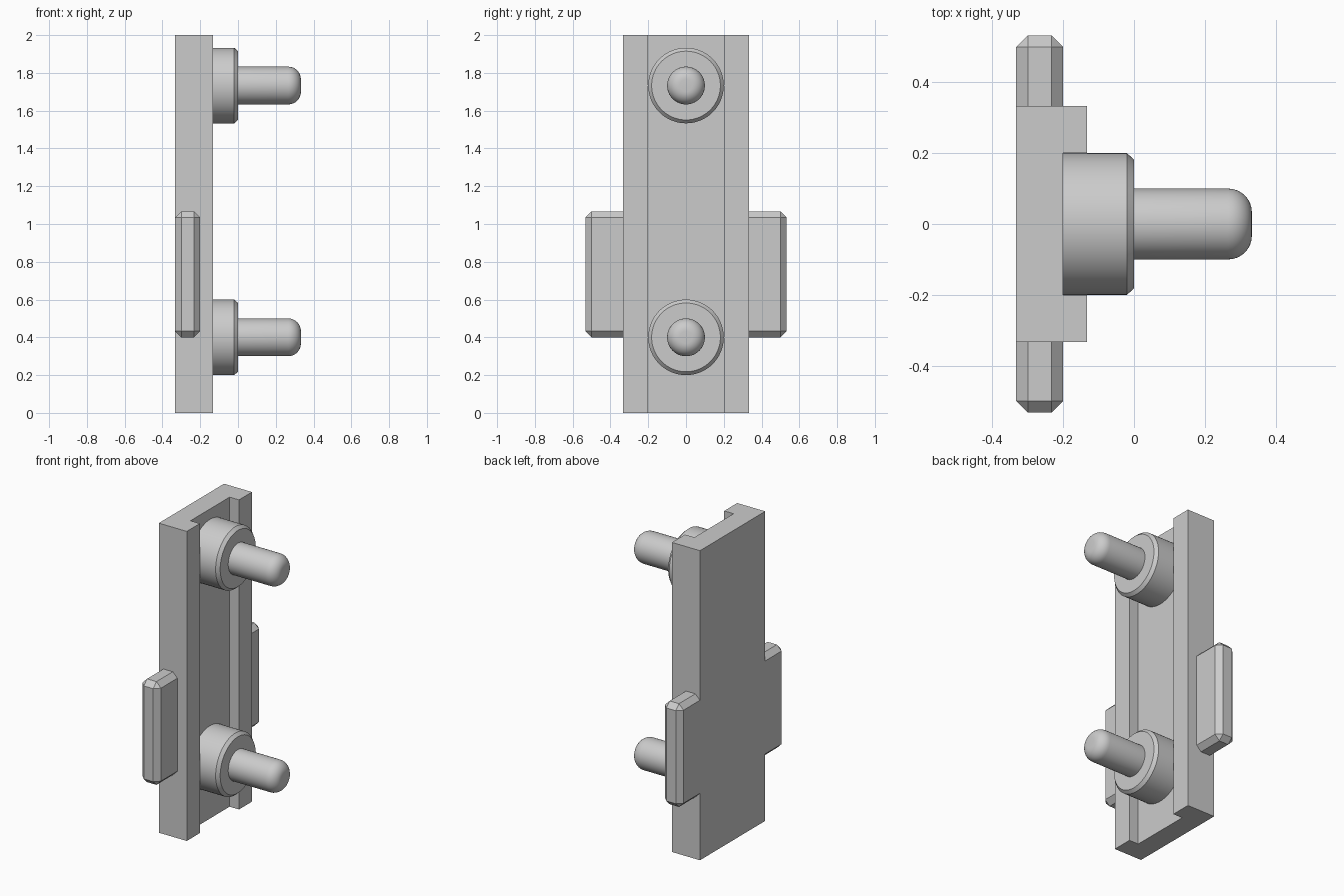
import bpy, bmesh, math
from mathutils import Matrix, Vector

if "Cube" in bpy.data.objects:
    bpy.data.objects.remove(bpy.data.objects["Cube"], do_unlink=True)

grey = bpy.data.materials.new("plain grey")
grey.use_nodes = True
colour = (0.6, 0.6, 0.6, 1)
grey.diffuse_color = colour
grey.node_tree.nodes["Principled BSDF"].inputs["Base Color"].default_value = colour

BACK, FLOOR, FRONT = -0.333, -0.2, -0.133   # depths of the plate along x
HALF, CHANNEL = 0.333, 0.2                  # half widths of plate and channel


def finish(name, bm, smooth=False):
    bmesh.ops.recalc_face_normals(bm, faces=bm.faces)
    mesh = bpy.data.meshes.new(name)
    bm.to_mesh(mesh)
    bm.free()
    mesh.materials.append(grey)
    obj = bpy.data.objects.new(name, mesh)
    bpy.context.collection.objects.link(obj)
    if smooth:
        bpy.ops.object.select_all(action="DESELECT")
        obj.select_set(True)
        bpy.context.view_layer.objects.active = obj
        bpy.ops.object.shade_smooth_by_angle(angle=math.radians(30))


def lathe(name, profile, z, steps=64):
    """Turn (x, radius) points around a horizontal axis at height z."""
    bm = bmesh.new()
    verts = [bm.verts.new((x, 0, z + r)) for x, r in profile]
    edges = [bm.edges.new(pair) for pair in zip(verts, verts[1:])]
    bmesh.ops.spin(bm, geom=verts + edges, cent=(0, 0, z), axis=(1, 0, 0),
                   angle=math.tau, steps=steps, use_duplicate=False)
    bmesh.ops.remove_doubles(bm, verts=bm.verts, dist=1e-5)
    finish(name, bm, smooth=True)


# Channelled back plate: U-shaped section extruded upward
section = [(BACK, -HALF), (FRONT, -HALF), (FRONT, -CHANNEL), (FLOOR, -CHANNEL),
           (FLOOR, CHANNEL), (FRONT, CHANNEL), (FRONT, HALF), (BACK, HALF)]
bm = bmesh.new()
base = bm.faces.new([bm.verts.new((x, y, 0)) for x, y in section])
top = bmesh.ops.extrude_face_region(bm, geom=[base], use_keep_orig=True)["geom"]
bmesh.ops.translate(bm, vec=(0, 0, 2),
                    verts=[v for v in top if isinstance(v, bmesh.types.BMVert)])
finish("channel_plate", bm)

# Side tabs, chamfered on every edge except where they meet the plate
for name, side in (("rear_tab", 1), ("front_tab", -1)):
    bm = bmesh.new()
    centre = Vector(((BACK + FLOOR) / 2, side * 0.433, 0.733))
    size = Vector((FLOOR - BACK, 0.2, 0.667))
    bmesh.ops.create_cube(bm, size=1, matrix=Matrix.Translation(centre)
                          @ Matrix.Diagonal(size.to_4d()))
    outer = [e for e in bm.edges if any(abs(v.co.y) > 0.5 for v in e.verts)]
    bmesh.ops.bevel(bm, geom=outer, offset=0.033, segments=1, affect="EDGES")
    finish(name, bm)

# Two chamfered collars, each carrying a round-nosed pin
R, FILLET, TIP = 0.1, 0.067, 0.333
nose = [(TIP - FILLET + FILLET * math.sin(a), R - FILLET + FILLET * math.cos(a))
        for a in (math.pi / 2 * i / 8 for i in range(9))]
for label, z in (("lower", 0.4), ("upper", 1.733)):
    lathe(label + "_collar", [(FLOOR, 0.2), (-0.02, 0.2), (0, 0.182), (0, R)], z)
    lathe(label + "_pin", [(0, R)] + nose + [(TIP, 0)], z)
